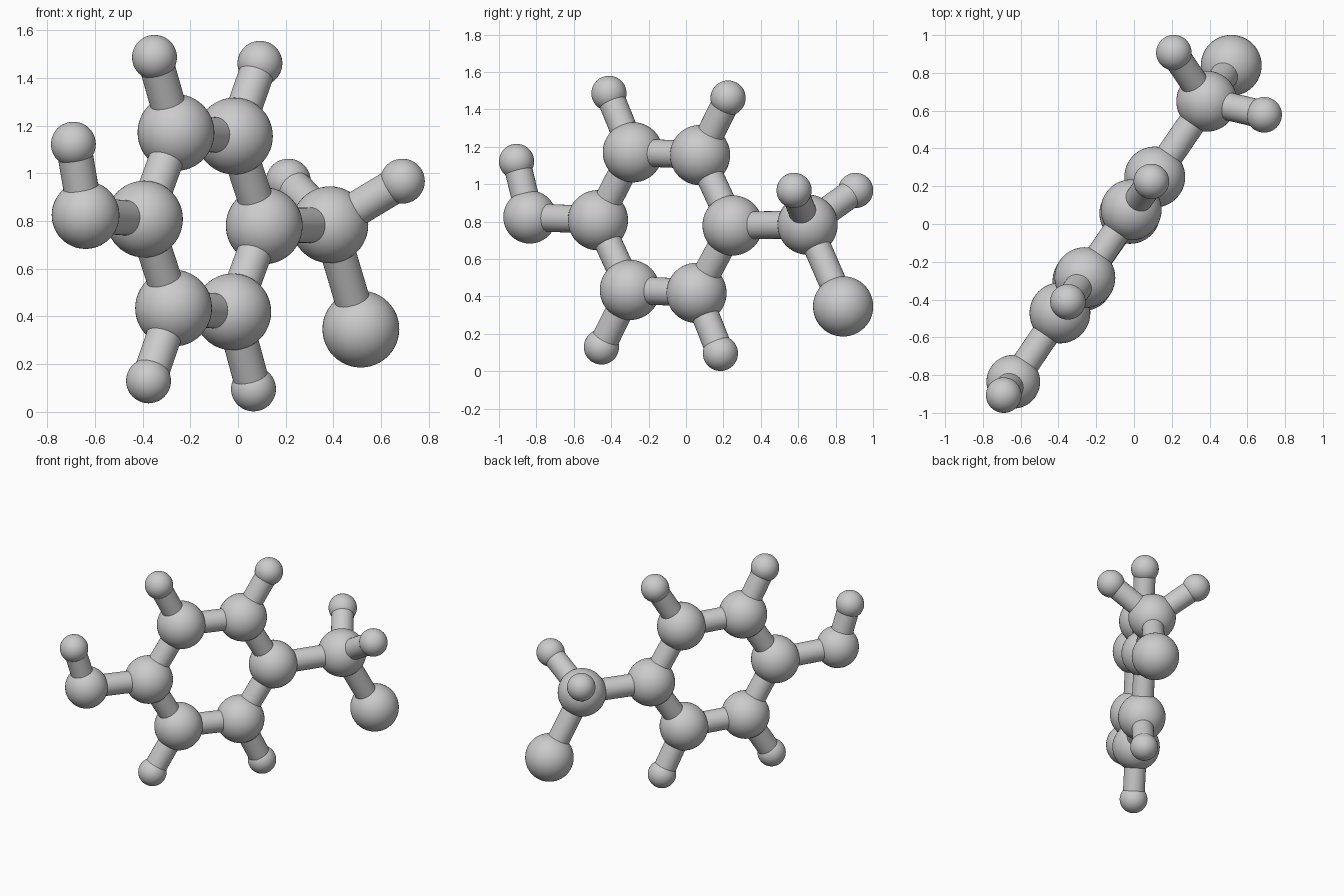
import bpy
from mathutils import Vector

cube = bpy.data.objects.get("Cube")
if cube:
    bpy.data.objects.remove(cube, do_unlink=True)

grey = bpy.data.materials.new("matte_grey")
grey.use_nodes = True
COLOUR = (0.6, 0.6, 0.6, 1)
grey.diffuse_color = COLOUR
grey.node_tree.nodes["Principled BSDF"].inputs["Base Color"].default_value = COLOUR

SMALL, MEDIUM, LARGE, ROD = 0.094, 0.142, 0.161, 0.074

# Ball name: centre and radius
balls = {
    "ring_upper_front": ((-0.26, -0.284, 1.171), LARGE),
    "ring_upper_back": ((-0.015, 0.075, 1.156), LARGE),
    "ring_front": ((-0.392, -0.471, 0.808), LARGE),
    "ring_back": ((0.11, 0.249, 0.78), LARGE),
    "ring_lower_front": ((-0.27, -0.30, 0.435), LARGE),
    "ring_lower_back": ((-0.022, 0.056, 0.419), LARGE),
    "side_arm": ((0.385, 0.65, 0.784), LARGE),
    "arm_end": ((0.515, 0.84, 0.347), LARGE),
    "front_arm": ((-0.639, -0.835, 0.825), MEDIUM),
    "front_tip": ((-0.69, -0.906, 1.122), SMALL),
    "upper_front_tip": ((-0.35, -0.412, 1.486), SMALL),
    "upper_back_tip": ((0.092, 0.225, 1.461), SMALL),
    "lower_front_tip": ((-0.375, -0.452, 0.13), SMALL),
    "lower_back_tip": ((0.065, 0.184, 0.096), SMALL),
    "arm_left_tip": ((0.689, 0.578, 0.967), SMALL),
    "arm_right_tip": ((0.211, 0.907, 0.967), SMALL),
}

# Rods joining the balls
rods = [
    ("ring_upper_front", "ring_upper_back"), ("ring_upper_back", "ring_back"),
    ("ring_back", "ring_lower_back"), ("ring_lower_back", "ring_lower_front"),
    ("ring_lower_front", "ring_front"), ("ring_front", "ring_upper_front"),
    ("ring_front", "front_arm"), ("front_arm", "front_tip"),
    ("ring_back", "side_arm"), ("side_arm", "arm_end"),
    ("side_arm", "arm_left_tip"), ("side_arm", "arm_right_tip"),
    ("ring_upper_front", "upper_front_tip"), ("ring_upper_back", "upper_back_tip"),
    ("ring_lower_front", "lower_front_tip"), ("ring_lower_back", "lower_back_tip"),
]


def finish(name):
    obj = bpy.context.object
    obj.name = name
    obj.data.materials.append(grey)
    bpy.ops.object.shade_smooth_by_angle()


def add_rod(start, end):
    a, b = Vector(balls[start][0]), Vector(balls[end][0])
    turn = (b - a).to_track_quat("Z", "Y").to_euler()
    bpy.ops.mesh.primitive_cylinder_add(
        vertices=32, radius=ROD, depth=(b - a).length,
        location=(a + b) / 2, rotation=turn, end_fill_type="NOTHING")
    finish(f"rod_{start}_to_{end}")


for name, (centre, radius) in balls.items():
    bpy.ops.mesh.primitive_uv_sphere_add(
        segments=48, ring_count=24, radius=radius, location=centre)
    finish(name + "_ball")

for start, end in rods:
    add_rod(start, end)
